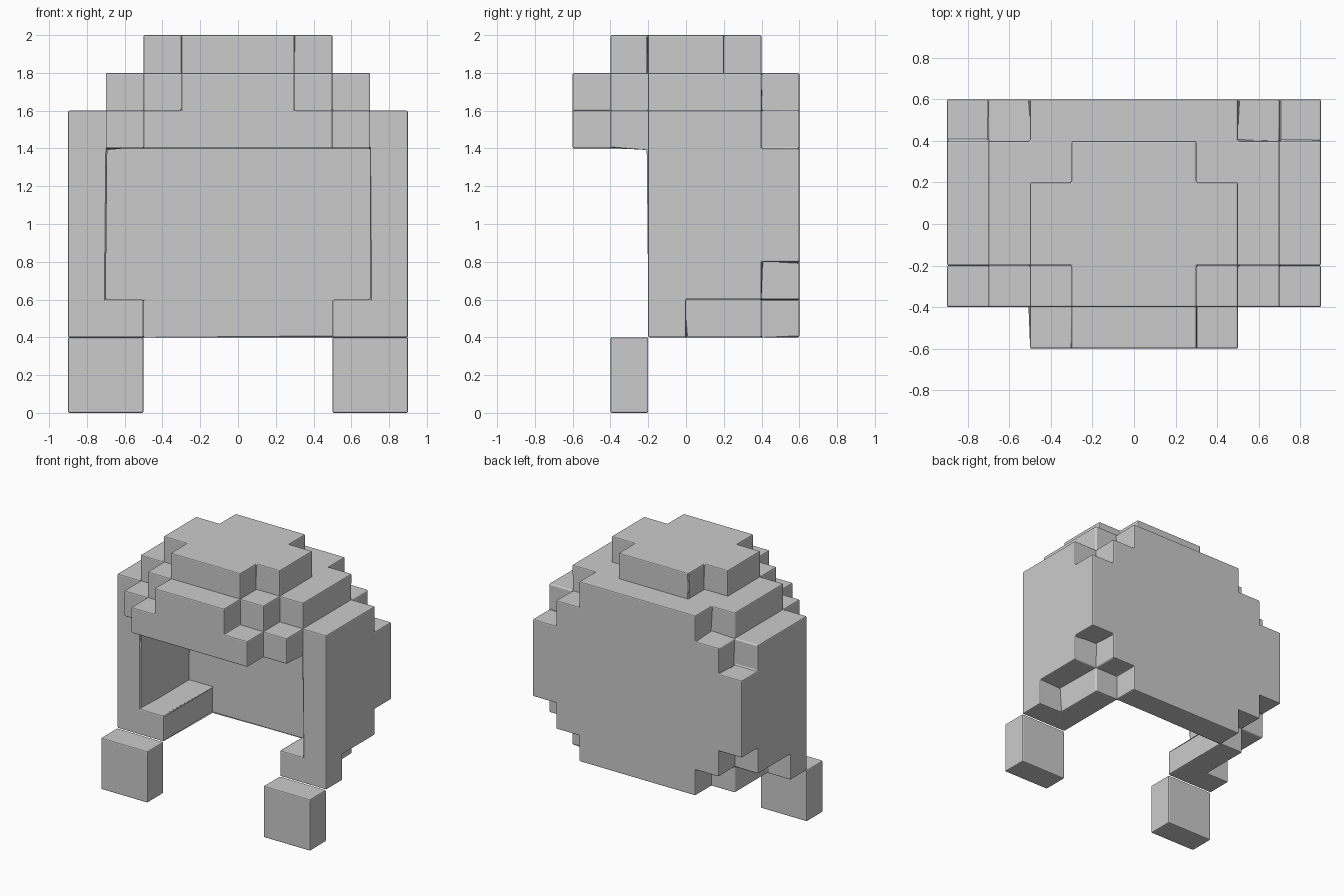
import bpy, bmesh
from mathutils import Vector

cube = bpy.data.objects.get("Cube")
if cube:
    bpy.data.objects.remove(cube)

CELL = 0.2
GREY = (0.6, 0.6, 0.6, 1)
mat = bpy.data.materials.new("plain_grey")
mat.use_nodes = True
mat.diffuse_color = GREY
mat.node_tree.nodes["Principled BSDF"].inputs["Base Color"].default_value = GREY


def fill(blocks):
    """Cells of inclusive blocks (x, y, z ranges), mirrored across x."""
    return {(s * x, y, z)
            for x0, x1, y0, y1, z0, z1 in blocks
            for x in range(x0, x1 + 1)
            for y in range(y0, y1 + 1)
            for z in range(z0, z1 + 1)
            for s in (-1, 1)}


def block_object(name, cells):
    """Skin the cells with their exposed faces, then soften the edges."""
    bm = bmesh.new()
    for cell in cells:
        centre = Vector((cell[0], cell[1] - 2.5, cell[2] + 0.5)) * CELL
        for axis in range(3):
            for sign in (-1, 1):
                near = list(cell)
                near[axis] += sign
                if tuple(near) in cells:
                    continue
                n, u = Vector(), Vector()
                n[axis] = sign
                u[(axis + 1) % 3] = 1
                v = n.cross(u)
                corners = (n - u - v, n + u - v, n + u + v, n - u + v)
                bm.faces.new([bm.verts.new(centre + c * CELL / 2) for c in corners])
    bmesh.ops.remove_doubles(bm, verts=bm.verts, dist=0.001)
    bmesh.ops.dissolve_limit(bm, angle_limit=0.02, verts=bm.verts, edges=bm.edges)
    mesh = bpy.data.meshes.new(name)
    bm.to_mesh(mesh)
    bm.free()
    mesh.materials.append(mat)
    obj = bpy.data.objects.new(name, mesh)
    bpy.context.collection.objects.link(obj)
    bevel = obj.modifiers.new("soft_edges", 'BEVEL')
    bevel.width = 0.008
    bevel.segments = 2
    bevel.limit_method = 'ANGLE'
    return obj


# Hollow shell: one cell thick, open at the front and below
crown = [(0, 2, 2, 3, 9, 9), (0, 1, 1, 4, 9, 9)]
upper_ring = [(0, 1, 0, 0, 8, 8), (2, 2, 1, 1, 8, 8),
              (3, 3, 2, 4, 8, 8), (2, 2, 4, 4, 8, 8)]
fringe = [(0, 2, 0, 0, 7, 7), (3, 3, 1, 1, 7, 7)]
sides = [(4, 4, 2, 4, 3, 7), (4, 4, 2, 2, 2, 2), (3, 3, 2, 4, 2, 2)]
back = [(0, 4, 5, 5, 4, 6), (0, 3, 5, 5, 3, 7), (0, 2, 5, 5, 2, 8)]
block_object("shell", fill(crown + upper_ring + fringe + sides + back))

# Lower front blocks
feet = fill([(3, 4, 1, 1, 0, 1)])
block_object("left_front_block", {c for c in feet if c[0] > 0})
block_object("right_front_block", {c for c in feet if c[0] < 0})
